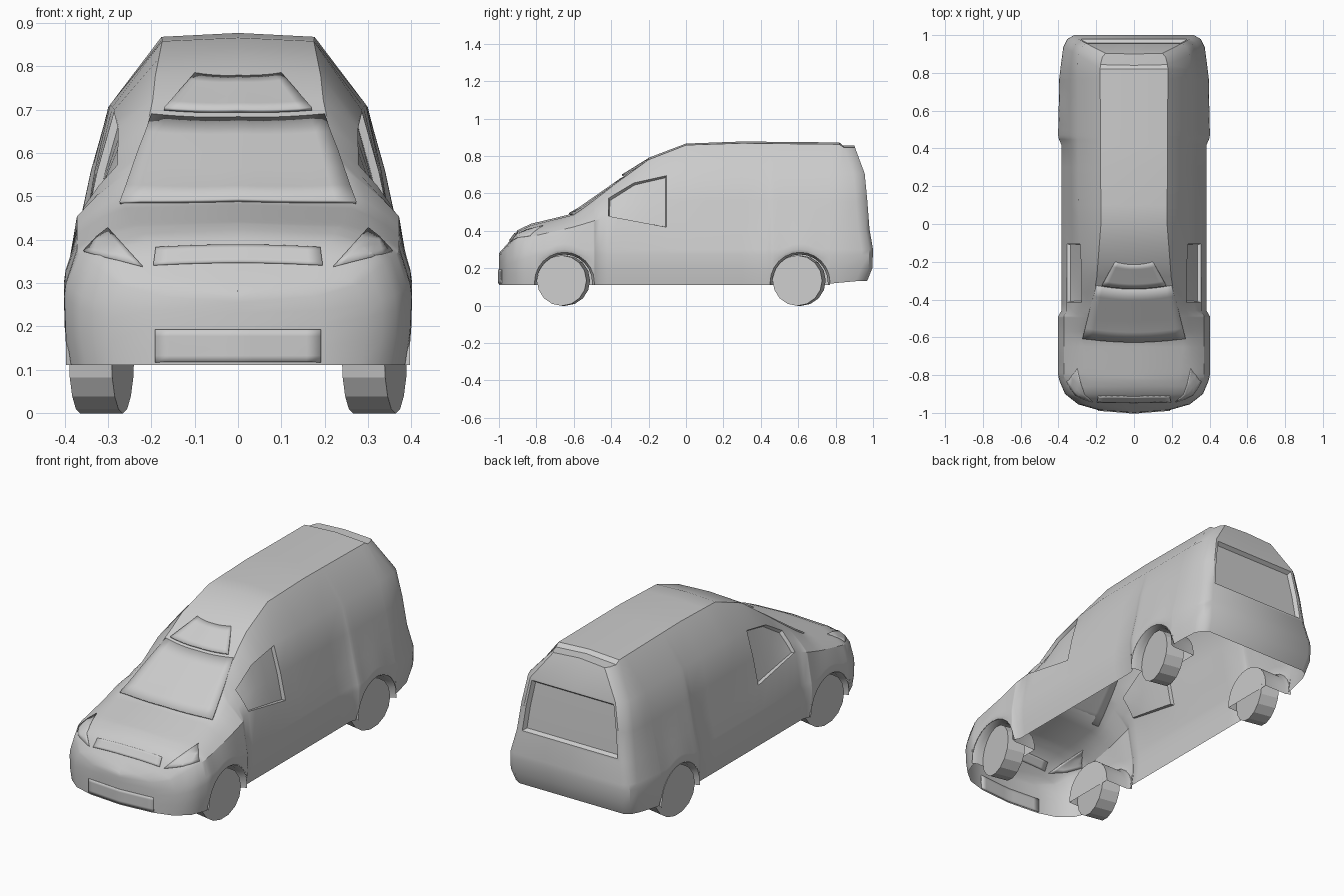
import bpy, bmesh, math
from mathutils import Vector
from mathutils.bvhtree import BVHTree

if "Cube" in bpy.data.objects:
    bpy.data.objects.remove(bpy.data.objects["Cube"])

ARCHES, ARCH_R, ARCH_Z = (-0.65, 0.61), 0.16, 0.125


def lerp(keys, t):
    """Piecewise-linear track lookup."""
    if t <= keys[0][0]:
        return keys[0][1]
    for (a, va), (b, vb) in zip(keys, keys[1:]):
        if t <= b:
            return va + (vb - va) * (t - a) / (b - a)
    return keys[-1][1]


def finish(name, bm, angle=30, smooth=True):
    me = bpy.data.meshes.new(name)
    bm.to_mesh(me)
    ob = bpy.data.objects.new(name, me)
    bpy.context.collection.objects.link(ob)
    if smooth:
        bpy.ops.object.select_all(action='DESELECT')
        ob.select_set(True)
        bpy.context.view_layer.objects.active = ob
        bpy.ops.object.shade_smooth_by_angle(angle=math.radians(angle))
    return ob


# Body tracks along y: widths and heights of the lengthwise lines
WIDE_X = [(-1, 0), (-.985, .19), (-.955, .295), (-.9, .365), (-.83, .395), (-.8, .402), (-.49, .402),
          (-.46, .385), (.42, .385), (.46, .402), (.78, .395), (.9, .38)]
WIDE_Z = [(-1, .20), (-.9, .24), (-.8, .27)]
BELT_Z = [(-1, .255), (-.955, .295), (-.9, .345), (-.8, .375), (-.6, .42), (-.42, .475), (-.08, .41), (.9, .41)]
SHOULDER_X = [(-1, 0), (-.985, .14), (-.955, .24), (-.9, .29), (-.8, .315), (-.6, .30), (-.42, .275),
              (-.28, .275), (-.1, .285), (.1, .295), (.9, .30)]
SHOULDER_Z = [(-1, .265), (-.955, .312), (-.9, .38), (-.8, .41), (-.6, .47), (-.42, .575), (-.28, .66),
              (-.1, .70), (.1, .712), (.9, .705)]
ROOF_X = [(-1, 0), (-.985, .09), (-.955, .18), (-.9, .21), (-.8, .24), (-.6, .265), (-.32, .20), (0, .175), (.9, .18)]
ROOF_Z = [(-1, .273), (-.955, .322), (-.9, .395), (-.83, .428), (-.6, .485), (-.32, .693), (-.2, .78),
          (0, .858), (.3, .868), (.82, .862), (.9, .845)]
CENTRE_Z = [(-1, .28), (-.955, .33), (-.9, .403), (-.83, .437), (-.61, .49), (-.32, .70), (-.2, .79),
            (0, .866), (.3, .877), (.82, .872), (.9, .855)]
REAR_Y = [(.11, .95), (.16, .995), (.3, 1.0), (.315, .983), (.45, .98), (.71, .955), (.855, .90)]


def bottom(y):
    for c in ARCHES:
        if abs(y - c) <= ARCH_R + 1e-6:
            return ARCH_Z + math.sqrt(max(0, ARCH_R ** 2 - (y - c) ** 2))
    return lerp([(.7, .11), (.95, .135)], y)


def half_section(y):
    """Points from the bottom edge up to the roof centre line."""
    w, z0 = lerp(WIDE_X, y), bottom(y)
    wz = max(lerp(WIDE_Z, y), z0 + .015)
    bx, bz = w * .925, max(lerp(BELT_Z, y), wz + .04)
    sx, sz = lerp(SHOULDER_X, y), lerp(SHOULDER_Z, y)
    low = w * (.965 if z0 < .14 else .99)
    return [(low, z0), (w * .995, (z0 + wz) / 2), (w, wz), (w * .99, wz + .03), (bx, bz),
            ((bx + sx) / 2 * 1.015, (bz + sz) / 2), (sx, sz),
            (lerp(ROOF_X, y), lerp(ROOF_Z, y)), (0, lerp(CENTRE_Z, y))]


# Stations, with dense rings round the wheel openings
ys = [-1, -.985, -.955, -.925, -.9, -.86, -.83, -.46, -.42, -.36, -.28, -.2, -.1, 0, .1, .3, .42, .82]
for c in ARCHES:
    ys += [c + ARCH_R * math.cos(math.pi * k / 12) for k in range(13)] + [c - ARCH_R - .001, c + ARCH_R + .001]
ys.sort()
sections = [[(x, y, z) for x, z in half_section(y)] for y in ys]
# Rear end: sections wrap round the corner and close on the centre line
for back, scale in ((.06, .985), (.02, .93), (0, .84), (0, 0)):
    sections.append([(x * scale, lerp(REAR_Y, z) - back, z) for x, z in half_section(.9)])

bm = bmesh.new()
rows = []
for s in sections:
    ring = s + [(-x, y, z) for x, y, z in s[-2::-1]]
    rows.append([bm.verts.new(p) for p in ring])
side_windows, rear_window = ([], []), []
for i in range(len(rows) - 1):
    for j in range(16):
        f = bm.faces.new((rows[i][j], rows[i + 1][j], rows[i + 1][j + 1], rows[i][j + 1]))
        k = j if j < 8 else 15 - j
        if k in (4, 5):
            if i == len(rows) - 2:
                rear_window.append(f)
            elif i < len(ys) - 1 and ys[i] >= -.421 and ys[i + 1] <= -.099:
                side_windows[j > 8].append(f)
bm.normal_update()
if side_windows[0][0].normal.x < 0:
    bmesh.ops.reverse_faces(bm, faces=bm.faces[:])
# weld seams, then sink the windows
bmesh.ops.remove_doubles(bm, verts=bm.verts[:], dist=.0004)
bm.normal_update()
for faces, rim, depth in ((side_windows[0], .008, -.018), (side_windows[1], .008, -.018), (rear_window, .02, -.02)):
    faces = [f for f in faces if f.is_valid]
    bmesh.ops.inset_region(bm, faces=faces, thickness=rim * .6, depth=0, use_even_offset=True)
    bmesh.ops.inset_region(bm, faces=faces, thickness=rim * .6, depth=depth, use_even_offset=True)
tree = BVHTree.FromBMesh(bm)
finish("van_body", bm, 32)


def panel(name, corners, from_top, lift0, lift1, bow=0.0, n=12, m=5):
    """Plate laid over the body: a 2D quad projected from the front or from above."""
    b = bmesh.new()
    a0, a1, c1, c0 = [Vector(c) for c in corners]
    d = Vector((0, 0, -1)) if from_top else Vector((0, 1, 0))
    grid, last = [], None
    for v in range(m + 1):
        row = []
        for u in range(n + 1):
            s, t = u / n, v / m
            p = a0.lerp(a1, s).lerp(c0.lerp(c1, s), t)
            p.y += bow * (1 - (2 * s - 1) ** 2)
            origin = Vector((p.x, p.y, 2)) if from_top else Vector((p.x, -2, p.y))
            hit = tree.ray_cast(origin, d)
            if hit[0] is not None:
                nrm = hit[1] if hit[1].dot(d) < 0 else -hit[1]
                last = hit[0] + nrm * (lift0 + (lift1 - lift0) * t)
            row.append(b.verts.new(last))
        grid.append(row)
    for v in range(m):
        for u in range(n):
            b.faces.new((grid[v][u], grid[v][u + 1], grid[v + 1][u + 1], grid[v + 1][u]))
    ob = finish(name, b, 40)
    mod = ob.modifiers.new("thickness", 'SOLIDIFY')
    mod.thickness, mod.offset = .008, -1


# Windscreen, roof brow, grilles and headlights
panel("windscreen", [(-.27, -.605), (.27, -.605), (.2, -.325), (-.2, -.325)], True, .008, .002, -.02)
panel("roof_brow", [(-.17, -.32), (.17, -.32), (.1, -.2), (-.1, -.2)], True, .014, .001, -.015)
panel("upper_grille", [(-.195, .34), (.195, .34), (.19, .38), (-.19, .38)], False, .005, .005, .006)
panel("lower_grille", [(-.19, .117), (.19, .117), (.19, .192), (-.19, .192)], False, .004, .004)
for s, side in ((1, "right"), (-1, "left")):
    pts = [(s * .22, .337), (s * .355, .372), (s * .325, .405), (s * .30, .425)]
    panel("headlight_" + side, pts if s > 0 else [pts[1], pts[0], pts[3], pts[2]], False, .004, .004, 0, 6, 4)

# Wheel wells and wheels
for c, end in zip(ARCHES, ("front", "rear")):
    for s, side in ((1, "right"), (-1, "left")):
        b = bmesh.new()
        loops = []
        for x, r in ((.397, ARCH_R), (.37, ARCH_R - .012), (.24, ARCH_R - .012)):
            arc = [(c + r * math.cos(math.pi * k / 12), ARCH_Z + r * math.sin(math.pi * k / 12)) for k in range(13)]
            arc = [(arc[0][0], .11)] + arc + [(arc[-1][0], .11)]
            loops.append([b.verts.new((s * x, y, z)) for y, z in arc])
        for p, q in zip(loops, loops[1:]):
            for k in range(14):
                b.faces.new((p[k], p[k + 1], q[k + 1], q[k]))
        b.faces.new(loops[-1])
        finish(f"wheel_well_{end}_{side}", b, 35)
        bpy.ops.mesh.primitive_cylinder_add(vertices=16, radius=.135, depth=.1, location=(s * .315, c - .005, .1335),
                                            rotation=(math.pi / 16, math.pi / 2, 0))
        bpy.context.object.name = f"wheel_{end}_{side}"
